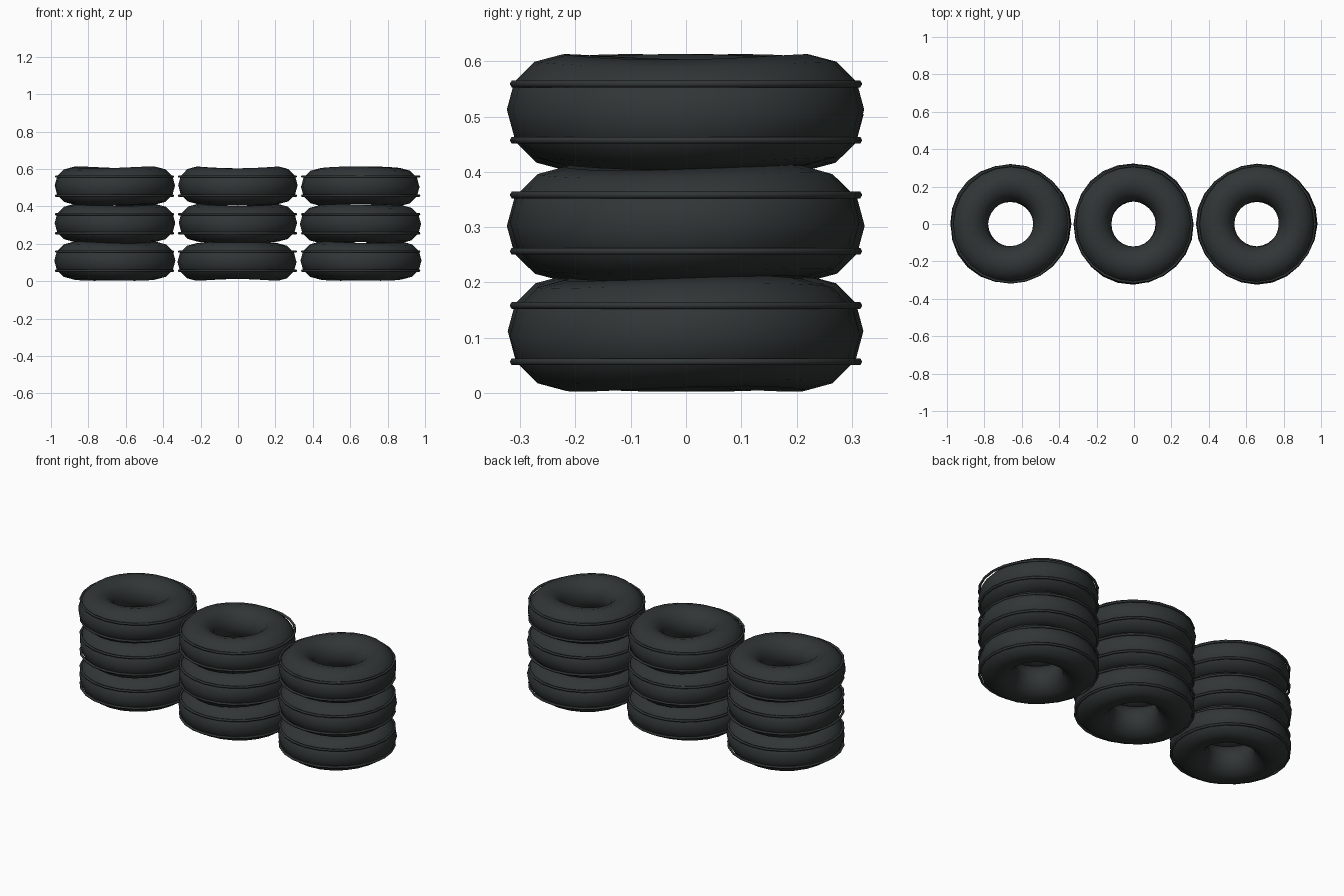
import bpy, math, random

if "Cube" in bpy.data.objects:
    bpy.data.objects.remove(bpy.data.objects["Cube"])

random.seed(4)
rubber = bpy.data.materials.new("dark_rubber")
rubber.diffuse_color = (0.03, 0.036, 0.036, 1)
rubber.use_nodes = True
rubber.node_tree.nodes["Principled BSDF"].inputs["Base Color"].default_value = rubber.diffuse_color

MAJOR, TUBE = 0.22, 0.1


def torus(name, loc, major, minor, seg, sides):
    bpy.ops.mesh.primitive_torus_add(location=loc, major_radius=major, minor_radius=minor,
                                     major_segments=seg, minor_segments=sides)
    ob = bpy.context.object
    ob.name = name
    ob.data.materials.append(rubber)
    bpy.ops.object.shade_smooth()
    return ob


def sag(ob):
    # gentle worn-rubber unevenness around the tyre
    p, q = random.uniform(0, 6.28), random.uniform(0, 6.28)
    for v in ob.data.vertices:
        a = math.atan2(v.co.y, v.co.x)
        s = 1 + 0.012 * math.sin(2 * a + p) + 0.008 * math.sin(3 * a + q)
        v.co.x *= s
        v.co.y *= s
        v.co.z += 0.005 * math.sin(2 * a + q)


def tyre(name, x, z):
    # body
    body = torus(name + "_body", (x, 0, z), MAJOR, TUBE, 24, 12)
    sag(body)
    # thin tread ridges on both shoulders
    for side, dz in (("lower", -0.051), ("upper", 0.051)):
        torus(f"{name}_{side}_ridge", (x, 0, z + dz), 0.312, 0.007, 24, 6)


# three stacks of three tyres
for col, x in (("left", -0.66), ("middle", -0.003), ("right", 0.656)):
    for row, z in (("bottom", 0.107), ("centre", 0.307), ("top", 0.508)):
        tyre(f"{col}_{row}_tyre", x, z)
